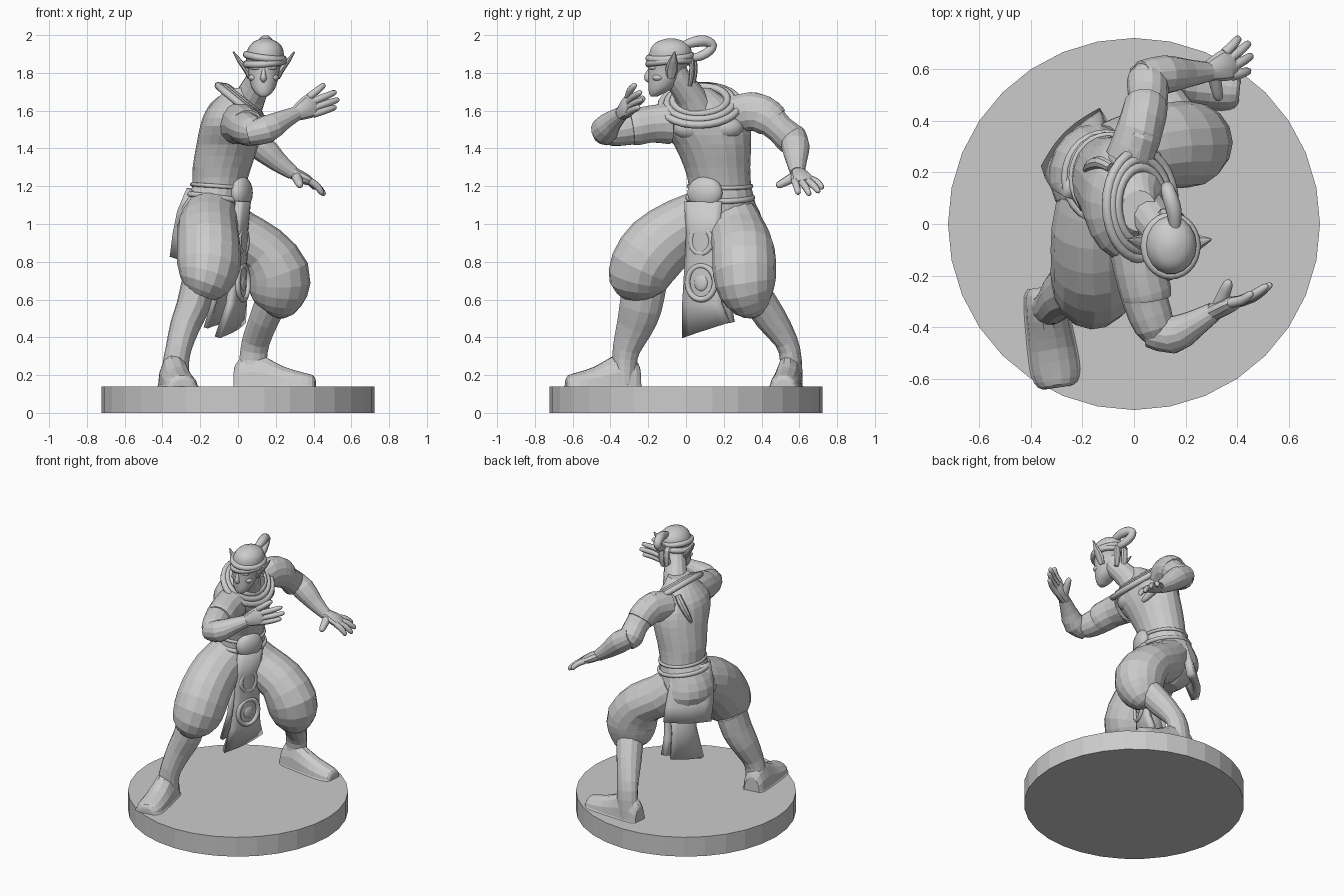
import bpy, bmesh
from math import sin, cos, pi, tau
from mathutils import Vector as V, Matrix


def finish(name, bm, smooth):
    bmesh.ops.recalc_face_normals(bm, faces=bm.faces)
    me = bpy.data.meshes.new(name)
    bm.to_mesh(me)
    bm.free()
    ob = bpy.data.objects.new(name, me)
    bpy.context.collection.objects.link(ob)
    if smooth:
        bpy.ops.object.select_all(action='DESELECT')
        ob.select_set(True)
        bpy.context.view_layer.objects.active = ob
        bpy.ops.object.shade_smooth_by_angle(angle=smooth)
    return ob


def blend(a, b, c, d, t):
    return [0.5 * (2*q + (r - p)*t + (2*p - 5*q + 4*r - s)*t*t + (3*q - p - 3*r + s)*t**3)
            for p, q, r, s in zip(a, b, c, d)]


def loft(name, rings, ref, axis=None, sides=14, sub=2, closed=False, floor=None, smooth=0):
    """Skin ellipses (x, y, z, radius along ref, other radius) along a smoothed path."""
    rings = [tuple(r) if len(r) == 5 else (*r, r[3]) for r in rings]
    n = len(rings)
    if closed:
        pts = rings
    else:
        pts = [blend(rings[max(i-1, 0)], rings[i], rings[i+1], rings[min(i+2, n-1)], k / sub)
               for i in range(n - 1) for k in range(sub)] + [rings[-1]]
    n = len(pts)
    bm, loops = bmesh.new(), []
    for i, p in enumerate(pts):
        nxt = pts[(i+1) % n] if closed else pts[min(i+1, n-1)]
        prv = pts[i-1] if closed else pts[max(i-1, 0)]
        t = V(axis) if axis else (V(nxt[:3]) - V(prv[:3])).normalized()
        u = V(ref) - t * t.dot(V(ref))
        u.normalize()
        w = t.cross(u)
        loop = []
        for k in range(sides):
            co = V(p[:3]) + u * p[3] * cos(tau*k/sides) + w * p[4] * sin(tau*k/sides)
            if floor is not None:
                co.z = max(co.z, floor)
            loop.append(bm.verts.new(co))
        loops.append(loop)
    for i in range(n if closed else n - 1):
        a, b = loops[i], loops[(i+1) % n]
        for k in range(sides):
            m = (k+1) % sides
            bm.faces.new((a[k], a[m], b[m], b[k]))
    if not closed:
        bm.faces.new(loops[0])
        bm.faces.new(loops[-1])
    return finish(name, bm, smooth)


def ring(name, c, a, b, r, count=28):
    c, a, b = V(c), V(a), V(b)
    path = [(*(c + a*cos(tau*i/count) + b*sin(tau*i/count)), r, r) for i in range(count)]
    return loft(name, path, a.cross(b), closed=True, sides=8, smooth=1)


def blob(name, c, size, rot=0):
    bm = bmesh.new()
    bmesh.ops.create_uvsphere(bm, u_segments=16, v_segments=10, radius=1)
    bm.transform(Matrix.Translation(c) @ Matrix.Rotation(rot, 4, 'Z') @ Matrix.Diagonal((*size, 1)))
    return finish(name, bm, 1)


def panel(name, rows, thick, bulge, cols=6):
    """Cloth strip: each row is (left point, right point), bowed outward along bulge."""
    bm, grid = bmesh.new(), []
    for l, r in rows:
        grid.append([bm.verts.new(V(l).lerp(V(r), k/cols) + V(bulge)*sin(pi*k/cols)) for k in range(cols+1)])
    for a, b in zip(grid, grid[1:]):
        for k in range(cols):
            bm.faces.new((a[k], a[k+1], b[k+1], b[k]))
    ob = finish(name, bm, 0.5)
    m = ob.modifiers.new("thickness", 'SOLIDIFY')
    m.thickness, m.offset = thick, 0


def foot(name, heel, toe, w):
    h, t = V(heel), V(toe)
    side = (t - h).cross(V((0, 0, 1)))
    prof = [(0, .6, .1), (.07, .8, .15), (.25, .9, .18), (.42, .95, .15), (.62, 1, .105),
            (.85, 1, .075), (.97, .8, .06), (1, .5, .035)]
    loft(name, [(*h.lerp(t, f), w*a, b) for f, a, b in prof], side, axis=(t - h).normalized(), floor=.14)
    loft(name + "_sole", [(*h.lerp(t, f), w*a*1.05, .025) for f, a, b in prof], side,
         axis=(t - h).normalized(), floor=.14)


def hand(name, wrist, knuckle, across, tips, thumb):
    w, k, a = V(wrist), V(knuckle), V(across).normalized()
    n = (k - w).cross(a).normalized()
    loft(name + "_palm", [(*w, .037, .034), (*w.lerp(k, .4), .052, .034), (*w.lerp(k, .8), .062, .029),
                          (*k.lerp(w, -.08), .05, .018)], a, sides=10, smooth=.6)
    for i, tip in enumerate(tips):
        s, e = w.lerp(k, .85) + a * (.046 - .031*i), V(tip)
        loft(f"{name}_finger_{i+1}", [(*s, .02), (*(s.lerp(e, .5) + n*.008), .019), (*s.lerp(e, .9), .015),
                                      (*e, .007)], n, sides=8, smooth=1)
    s, e = w.lerp(k, .25), V(thumb)
    loft(name + "_thumb", [(*s, .03), (*s.lerp(e, .5), .025), (*s.lerp(e, .9), .019), (*e, .008)],
         (k - w), sides=8, smooth=1)


X, Y, Z = (1, 0, 0), (0, 1, 0), (0, 0, 1)

# round base
bm = bmesh.new()
bmesh.ops.create_cone(bm, cap_ends=True, segments=32, radius1=.722, radius2=.722, depth=.14,
                      matrix=Matrix.Translation((0, 0, .07)))
finish("base", bm, 0)

# torso and hips, chest facing +x
loft("torso", [(-.12, .18, 1.12, .175, .15), (-.1, .18, 1.2, .165, .142), (-.085, .165, 1.3, .175, .155),
               (-.055, .14, 1.42, .205, .165), (-.035, .1, 1.52, .24, .165), (-.025, .085, 1.6, .215, .145),
               (-.005, .07, 1.67, .135, .1), (.02, .05, 1.72, .08, .07)], Y, axis=Z, sides=20)
for y in (.03, .2):
    blob("chest_muscle", (.055, y, 1.51), (.068, .105, .065))
loft("hips", [(-.1, .18, 1.2, .165, .14), (-.13, .19, 1.1, .18, .175), (-.15, .19, 1, .2, .18),
              (-.13, .2, .9, .16, .14), (-.12, .2, .83, .07, .06)], Y, axis=Z, sides=18)
ring("vest_hem", (-.1, .18, 1.2), (.143, 0, -.01), (0, .166, 0), .011)
ring("waist_sash", (-.11, .18, 1.14), (.158, 0, -.02), (0, .172, 0), .015)

# right leg, stepping toward -y
loft("right_trouser", [(-.14, .12, 1.04, .15), (-.16, -.02, .98, .16), (-.155, -.15, .88, .168, .18),
                       (-.155, -.23, .77, .168, .175), (-.18, -.25, .68, .135, .155),
                       (-.2, -.25, .63, .085, .1)], X, sides=16)
loft("right_shin", [(-.21, -.22, .68, .09, .12), (-.24, -.24, .56, .088, .115), (-.28, -.27, .46, .08, .1),
                    (-.315, -.315, .34, .068, .075), (-.33, -.325, .25, .07, .065),
                    (-.33, -.325, .15, .07, .06)], X)
foot("right_foot", (-.355, -.245, .14), (-.295, -.635, .14), .092)

# left leg, knee pushed toward +x
loft("left_trouser", [(-.1, .25, 1.02, .14), (0, .28, .94, .155, .14), (.13, .305, .86, .165, .143),
                      (.21, .31, .74, .168, .168), (.21, .325, .64, .148, .158),
                      (.195, .35, .56, .1, .11), (.18, .36, .53, .05)], Y, sides=16)
loft("left_shin", [(.19, .37, .62, .09), (.14, .45, .5, .085, .08), (.095, .53, .38, .062, .075),
                   (.08, .555, .28, .058, .075), (.07, .55, .15, .068, .08)], Y)
foot("left_foot", (-.02, .555, .14), (.41, .515, .14), .078)

# left arm, lowered behind
loft("left_upper_arm", [(-.02, .24, 1.57, .09, .1), (.02, .34, 1.6, .085, .1), (.04, .42, 1.57, .083, .092),
                        (.055, .5, 1.5, .078, .078), (.05, .56, 1.445, .078, .085), (.05, .6, 1.405, .045)], X)
loft("left_sleeve", [(-.02, .25, 1.58, .092, .1), (.02, .36, 1.595, .09, .104), (.04, .43, 1.565, .088, .1),
                     (.045, .46, 1.54, .085, .092)], X)
loft("left_forearm", [(.03, .57, 1.47, .065), (.12, .58, 1.41, .075), (.21, .585, 1.33, .055),
                      (.29, .59, 1.27, .038)], Y)
hand("left_hand", (.28, .59, 1.275), (.38, .625, 1.225), (-.3, 1, .1),
     [(.41, .725, 1.19), (.45, .705, 1.17), (.46, .655, 1.155), (.45, .595, 1.16)], (.33, .48, 1.2))

# right arm, raised in guard
loft("right_upper_arm", [(0, -.08, 1.52, .1), (.02, -.19, 1.525, .095), (.045, -.3, 1.505, .088),
                         (.08, -.4, 1.49, .078), (.1, -.46, 1.48, .04)], X)
loft("right_sleeve", [(.01, -.08, 1.535, .105, .11), (.025, -.18, 1.53, .1, .1), (.045, -.26, 1.515, .1),
                      (.05, -.29, 1.51, .094)], X)
loft("right_forearm", [(.06, -.42, 1.475, .06), (.15, -.43, 1.5, .074), (.23, -.39, 1.545, .055),
                       (.31, -.34, 1.585, .038)], Z)
hand("right_hand", (.3, -.345, 1.58), (.4, -.3, 1.635), (-.25, 0, 1),
     [(.46, -.27, 1.74), (.52, -.24, 1.7), (.535, -.235, 1.66), (.52, -.25, 1.62)], (.37, -.22, 1.67))

# collar rolls and hanging scarf end
for i, s in enumerate((.72, .88, 1.04)):
    ring("collar_roll", (.025, .075, 1.655 - .013*i), (.125*s, 0, -.1*s), (0, .2*s, .005), .02)
loft("scarf_end", [(-.09, .22, 1.66, .02), (-.13, .24, 1.62, .024), (-.17, .23, 1.55, .02),
                   (-.19, .21, 1.49, .01)], Y, sides=8)

# head facing -y
loft("neck", [(.02, .07, 1.58, .1), (.07, .02, 1.68, .08), (.12, -.05, 1.78, .07), (.13, -.07, 1.84, .07)], X)
loft("head", [(.135, -.168, 1.675, .02, .018), (.135, -.158, 1.69, .04, .037), (.135, -.135, 1.72, .062, .065),
              (.136, -.115, 1.77, .077, .085), (.138, -.1, 1.83, .085, .1), (.142, -.085, 1.88, .1, .112),
              (.145, -.08, 1.93, .092, .108), (.145, -.08, 1.965, .062, .075), (.145, -.08, 1.982, .02, .02)],
     X, axis=Z, sides=18, sub=3, smooth=.7)
loft("nose", [(.135, -.186, 1.825, .01), (.135, -.2, 1.79, .013, .018), (.135, -.204, 1.77, .018, .017),
              (.135, -.19, 1.755, .01)], X, sides=8, smooth=1)
blob("lips", (.135, -.186, 1.725), (.026, .014, .009))
for s in (-1, 1):
    blob("eye", (.136 + s*.036, -.173, 1.806), (.016, .012, .007))
    blob("brow", (.136 + s*.037, -.176, 1.826), (.036, .018, .011), s*.35)
    blob("cheekbone", (.136 + s*.05, -.145, 1.775), (.03, .034, .02), s*.4)
    loft("ear", [(.137 + s*.07, -.08, 1.775, .02, .016), (.137 + s*.095, -.075, 1.82, .034, .016),
                 (.137 + s*.13, -.068, 1.865, .022, .012), (.137 + s*.162, -.06, 1.912, .004, .004)], Y, sides=8)
for z, d in ((1.855, .008), (1.885, -.012)):
    ring("headband", (.142, -.085, z), (.098, 0, d), (0, .112, .008), .019)

# topknot loop and headband ties
loft("hair_loop", [(.16, -.02, 1.945, .02), (.155, .05, 1.965, .03), (.14, .105, 1.968, .03),
                   (.13, .14, 1.945, .026), (.135, .115, 1.91, .026), (.15, .065, 1.885, .024),
                   (.16, .01, 1.88, .018)], X, sides=10, sub=3, smooth=1)
for x, y in ((.12, .045), (.17, .03)):
    loft("headband_tie", [(x, .015, 1.89, .016), (x, y, 1.86, .024, .014), (x, y, 1.79, .026, .014),
                          (x, y - .01, 1.73, .018, .01)], X, sides=8)

# buckle, front cloth with ring ornaments, back flap
out = V((.93, -.36, 0))
side = V((.36, .93, 0))
blob("buckle", (.02, .1, 1.165), (.05, .1, .088), -.37)
panel("front_cloth", [((0, 0, 1.12), (.05, .19, 1.12)), ((-.02, .01, .95), (.035, .18, .95)),
                      ((-.03, 0, .75), (.03, .18, .75)), ((-.05, -.01, .58), (.03, .19, .58)),
                      ((-.11, -.01, .4), (.025, .23, .48))], .035, out * .02)
panel("under_cloth", [((-.08, .05, .9), (-.02, .22, .9)), ((-.11, .05, .65), (-.04, .22, .65)),
                      ((-.17, .05, .45), (-.05, .25, .48))], .025, out * -.02)
for z, r in ((.91, .058), (.69, .078)):
    c = V((.025, .08, z))
    ring("ornament_ring", c, side * r, (0, 0, r * 1.15), .016)
    blob("ornament_centre", c, (.015, r * .5, r * .6), -.37)
panel("back_flap", [((-.25, .1, 1.18), (-.13, .31, 1.18)), ((-.3, .13, 1.06), (-.12, .37, 1.06)),
                    ((-.325, .17, .94), (-.12, .41, .94)), ((-.34, .215, .82), (-.12, .43, .84))],
      .05, (-.02, .02, 0))
